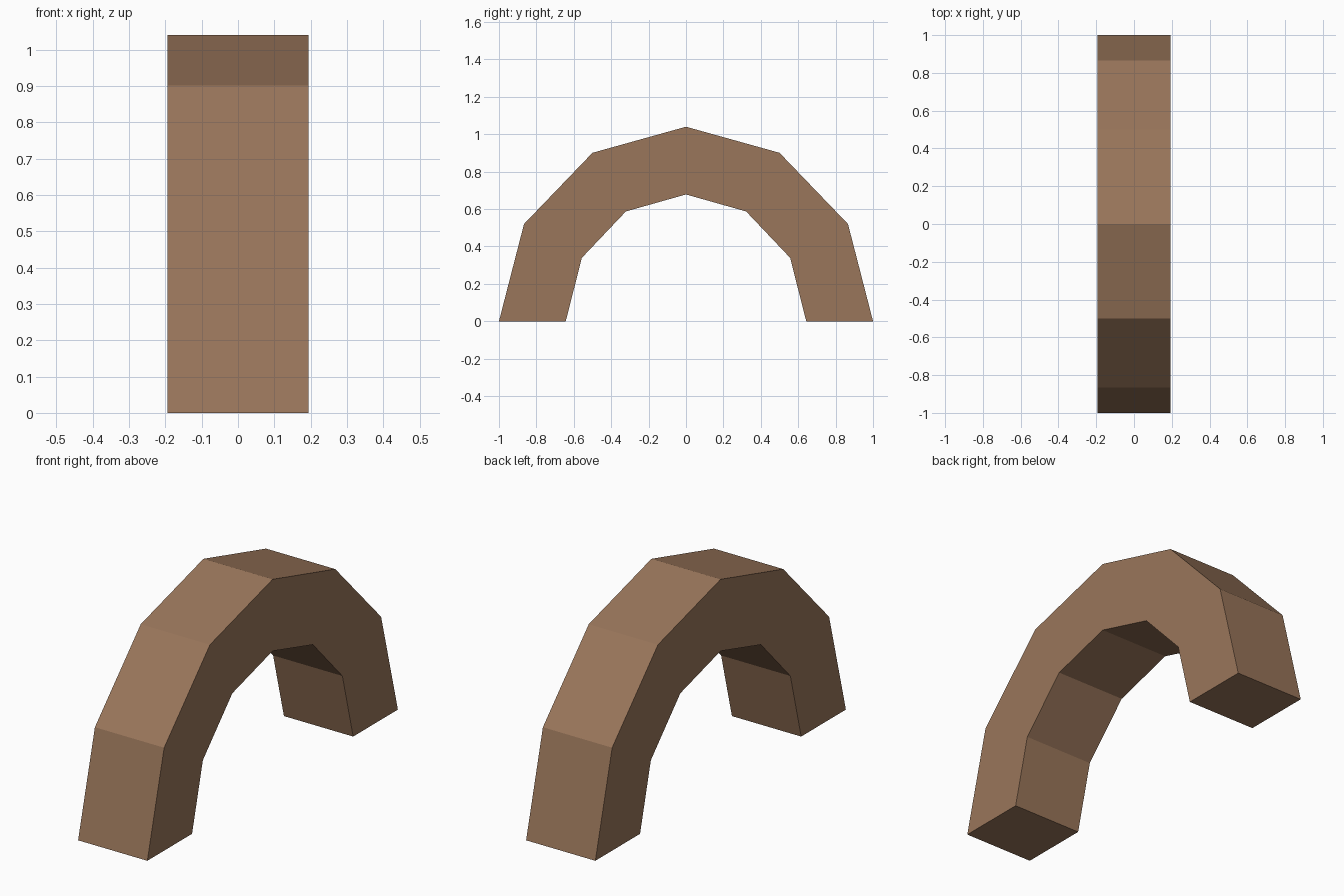
import bpy
import bmesh
from math import cos, sin, pi

cube = bpy.data.objects.get("Cube")
if cube:
    bpy.data.objects.remove(cube, do_unlink=True)

WIDTH = 0.387
STEPS = 6

# Brown wood colour
brown = bpy.data.materials.new("brown_wood")
colour = (0.32, 0.18, 0.103, 1)
brown.diffuse_color = colour
brown.use_nodes = True
shader = next(n for n in brown.node_tree.nodes if n.type == "BSDF_PRINCIPLED")
shader.inputs["Base Color"].default_value = colour
shader.inputs["Roughness"].default_value = 0.8


def half_ring(bm, ry, rz):
    """Half ellipse in the yz plane, standing on the ground."""
    return [bm.verts.new((-WIDTH / 2, ry * cos(pi * i / STEPS), rz * sin(pi * i / STEPS)))
            for i in range(STEPS + 1)]


# Arch side: a strip between the outer and inner half rings
bm = bmesh.new()
outer = half_ring(bm, 1.0, 1.04)
inner = half_ring(bm, 0.643, 0.678)
side = [bm.faces.new((outer[i], outer[i + 1], inner[i + 1], inner[i])) for i in range(STEPS)]

# Extrude the side across the width
result = bmesh.ops.extrude_face_region(bm, geom=side, use_keep_orig=True)
moved = [v for v in result["geom"] if isinstance(v, bmesh.types.BMVert)]
bmesh.ops.translate(bm, verts=moved, vec=(WIDTH, 0, 0))
bmesh.ops.recalc_face_normals(bm, faces=bm.faces)

mesh = bpy.data.meshes.new("arch_block")
bm.to_mesh(mesh)
bm.free()
mesh.materials.append(brown)
bpy.context.collection.objects.link(bpy.data.objects.new("arch_block", mesh))
